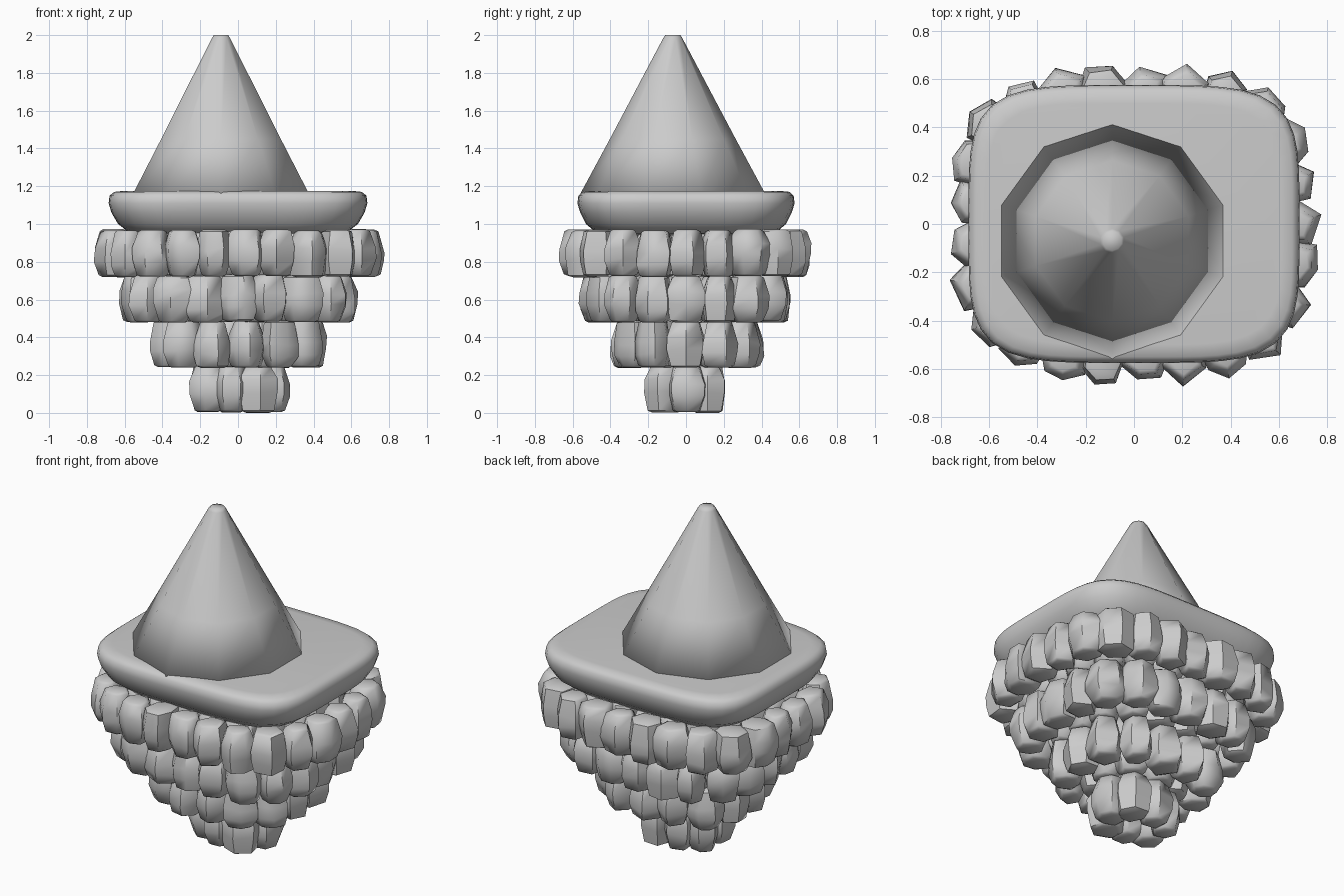
import bpy, bmesh, math, random
from mathutils import Vector

if "Cube" in bpy.data.objects:
    bpy.data.objects.remove(bpy.data.objects["Cube"])

random.seed(5)


def oval(cx, cy, rx, ry, z, n, power, start=0.0):
    """Ring of points on a superellipse (power 2 = ellipse, larger = boxier)."""
    pts = []
    for i in range(n):
        a = start + 2 * math.pi * i / n
        c, s = math.cos(a), math.sin(a)
        r = (abs(c) ** power + abs(s) ** power) ** (-1 / power)
        pts.append(Vector((cx + rx * r * c, cy + ry * r * s, z)))
    return pts


def loft(bm, rings):
    """Skin a stack of rings, listed bottom to top, and cap both ends."""
    vs = [[bm.verts.new(p) for p in ring] for ring in rings]
    n = len(vs[0])
    for lo, hi in zip(vs, vs[1:]):
        for i in range(n):
            j = (i + 1) % n
            bm.faces.new((lo[i], lo[j], hi[j], hi[i]))
    bm.faces.new(vs[0][::-1])
    bm.faces.new(vs[-1])


def finish(bm, name, angle):
    me = bpy.data.meshes.new(name)
    bm.to_mesh(me)
    bm.free()
    ob = bpy.data.objects.new(name, me)
    bpy.context.collection.objects.link(ob)
    bpy.ops.object.select_all(action='DESELECT')
    ob.select_set(True)
    bpy.context.view_layer.objects.active = ob
    bpy.ops.object.shade_smooth_by_angle(angle=math.radians(angle))
    return ob


def spaced(path, count):
    """Points at equal arc length along a closed path, with outward heading."""
    segs = [(p, path[(i + 1) % len(path)]) for i, p in enumerate(path)]
    total = sum((b - a).length for a, b in segs)
    out, walked, k = [], 0.0, 0
    for a, b in segs:
        d = (b - a).length
        while k < count and k * total / count <= walked + d:
            t = (k * total / count - walked) / d
            out.append((a.lerp(b, t), math.atan2(-(b - a).x, (b - a).y)))
            k += 1
        walked += d
    return out


def rock(bm, x, y, z, width, depth, height, heading):
    """Chunky irregular stone, widest in the middle, with softened ends."""
    n = random.choice((5, 6, 6, 7))
    turn = heading + random.uniform(-0.5, 0.5)
    ca, sa = math.cos(turn), math.sin(turn)
    jitter = [random.uniform(0.88, 1.1) for _ in range(n)]
    low, high = random.uniform(0.68, 0.85), random.uniform(0.65, 0.85)
    belly = random.uniform(0.38, 0.58)
    rings = []
    for t, s in ((0, low * 0.75), (0.04, low), (belly - 0.12, 1.0),
                 (belly + 0.12, 1.0), (0.96, high), (1, high * 0.75)):
        ring = []
        for i in range(n):
            a = 2 * math.pi * i / n
            k = jitter[i] * s * random.uniform(0.96, 1.04)
            u, v = depth * k * math.cos(a), width * k * math.sin(a)
            h = t + (random.uniform(-0.04, 0.04) if 0.1 < t < 0.9 else 0)
            ring.append(Vector((x + u * ca - v * sa, y + u * sa + v * ca, z + h * height)))
        rings.append(ring)
    loft(bm, rings)


# Grassy slab with rounded corners and an undercut rim
bm = bmesh.new()
slab = [(0.94, 0.50, 0.40), (0.95, 0.57, 0.47), (1.0, 0.635, 0.53), (1.06, 0.67, 0.56),
        (1.11, 0.685, 0.575), (1.15, 0.68, 0.57), (1.17, 0.655, 0.55), (1.175, 0.61, 0.50)]
loft(bm, [oval(0, 0, rx, ry, z, 64, 4.5) for z, rx, ry in slab])
finish(bm, "island_slab", 60)

# Ten-sided mountain, off centre
bm = bmesh.new()
cone = [(1.15, 0.495), (1.45, 0.333), (1.985, 0.05), (2.0, 0.04)]
loft(bm, [oval(-0.09, -0.07, r, r, z, 10, 2, math.pi / 2) for z, r in cone])
finish(bm, "mountain", 180)

# Four shrinking tiers of stones: an outer ring, and an inner ring that closes the underside
tiers = [(0.718, 0.665, 0.56, 25), (0.478, 0.53, 0.46, 20),
         (0.238, 0.365, 0.30, 13), (0.0, 0.17, 0.12, 7)]
for n, (z, rx, ry, count) in enumerate(tiers, 1):
    bm = bmesh.new()
    rings = [(rx, ry, count)]
    if n < 4:
        rings.append((rx - 0.155, ry - 0.15, max(6, count - 6)))
    for ax, ay, k in rings:
        for p, heading in spaced(oval(0, 0, ax, ay, z, 96, 3.4), k):
            rock(bm, p.x, p.y, z + random.uniform(0, 0.008), random.uniform(0.095, 0.12),
                 random.uniform(0.095, 0.115), 0.247, heading)
    finish(bm, f"rock_tier_{n}", 50)
